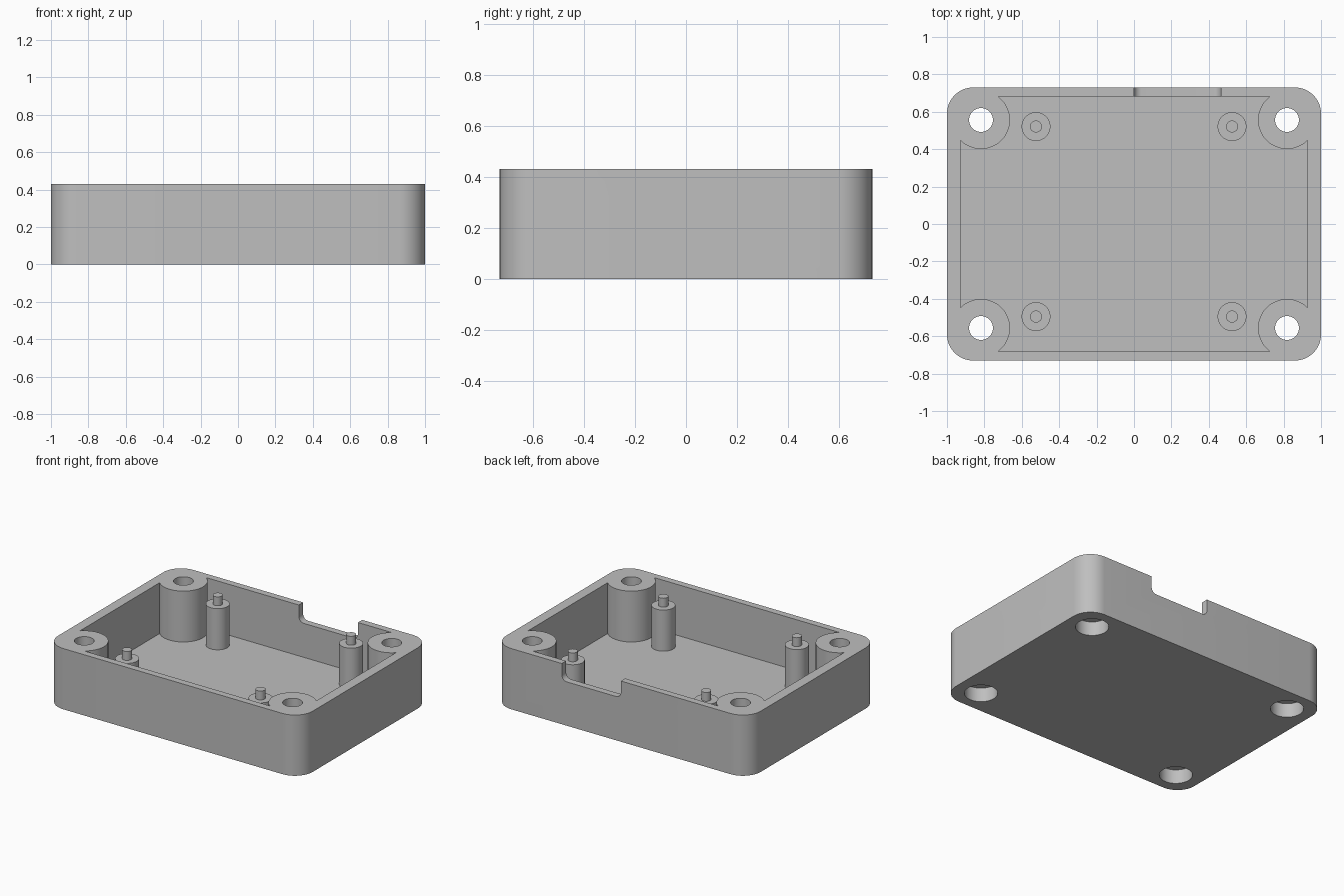
import bpy
import bmesh
from math import cos, sin, pi, radians
from mathutils import Matrix

if "Cube" in bpy.data.objects:
    bpy.data.objects.remove(bpy.data.objects["Cube"], do_unlink=True)

HEIGHT, FLOOR = 0.431, 0.07
SCREW_X, SCREW_Y = 0.818, 0.556

grey = bpy.data.materials.new("plain grey")
grey.use_nodes = True
grey.diffuse_color = (0.52, 0.52, 0.52, 1)
grey.node_tree.nodes["Principled BSDF"].inputs["Base Color"].default_value = grey.diffuse_color


def rounded_rect(x, y, half_x, half_y, r, steps=12):
    """Outline of a rectangle with round corners."""
    pts = []
    for i, (sx, sy) in enumerate([(1, 1), (-1, 1), (-1, -1), (1, -1)]):
        for k in range(steps + 1):
            a = (i + k / steps) * pi / 2
            pts.append((x + sx * (half_x - r) + r * cos(a),
                        y + sy * (half_y - r) + r * sin(a)))
    return pts


def circle(x, y, r, n=48):
    return [(x + r * cos(2 * pi * k / n), y + r * sin(2 * pi * k / n)) for k in range(n)]


def prism(name, outline, low, high, turn=None):
    """Extrude an outline along z, then turn it if asked."""
    bm = bmesh.new()
    face = bm.faces.new([bm.verts.new((x, y, low)) for x, y in outline])
    top = bmesh.ops.extrude_face_region(bm, geom=[face])["geom"]
    bmesh.ops.translate(bm, vec=(0, 0, high - low),
                        verts=[v for v in top if isinstance(v, bmesh.types.BMVert)])
    if turn:
        bm.transform(turn)
    bmesh.ops.recalc_face_normals(bm, faces=bm.faces)
    mesh = bpy.data.meshes.new(name)
    bm.to_mesh(mesh)
    bm.free()
    mesh.materials.append(grey)
    obj = bpy.data.objects.new(name, mesh)
    bpy.context.collection.objects.link(obj)
    return obj


def select(obj):
    bpy.ops.object.select_all(action='DESELECT')
    obj.select_set(True)
    bpy.context.view_layer.objects.active = obj


def combine(target, tool, operation='DIFFERENCE'):
    """Apply a boolean and drop the tool object."""
    mod = target.modifiers.new("cut", 'BOOLEAN')
    mod.operation, mod.solver, mod.object = operation, 'EXACT', tool
    select(target)
    bpy.ops.object.modifier_apply(modifier=mod.name)
    bpy.data.objects.remove(tool, do_unlink=True)


def smooth(obj):
    select(obj)
    bpy.ops.object.shade_smooth_by_angle(angle=radians(30))


corners = [(sx * SCREW_X, sy * SCREW_Y) for sx in (-1, 1) for sy in (-1, 1)]

# Tray with a cavity that leaves the corner screw pillars standing
tray = prism("tray", rounded_rect(0, 0, 1, 0.73, 0.14), 0, HEIGHT)
cavity = prism("cavity_cutter", rounded_rect(0, 0, 0.928, 0.682, 0.09), FLOOR, 0.6)
for x, y in corners:
    combine(cavity, prism("pillar_keep", circle(x, y, 0.155), 0, 0.7))
combine(tray, cavity)

# Screw holes, with wider recesses underneath
for x, y in corners:
    combine(tray, prism("hole_cutter", circle(x, y, 0.064), -0.1, 0.6))
    combine(tray, prism("recess_cutter", circle(x, y, 0.107), -0.1, 0.1))

# Rounded slot in the back wall
slot = rounded_rect(0.232, HEIGHT + 0.08, 0.232, 0.2, 0.04)
combine(tray, prism("slot_cutter", slot, -0.8, -0.6, Matrix.Rotation(pi / 2, 4, 'X')))

# Half-round cable opening in the left wall
cable = prism("cable_cutter", circle(0, 0, 0.094), 0.88, 1.1, Matrix.Rotation(pi / 2, 4, 'Y'))
cable.data.transform(Matrix.Translation((0, 0, HEIGHT)))
combine(tray, cable)
smooth(tray)

# Board standoffs with locating pins
for side, x in (("right", -0.524), ("left", 0.524)):
    for end, y in (("front", -0.495), ("back", 0.521)):
        post = prism(f"standoff_{end}_{side}", circle(x, y, 0.077), FLOOR - 0.02, 0.362)
        combine(post, prism("pin", circle(x, y, 0.032, 32), 0.3, 0.425), 'UNION')
        smooth(post)
